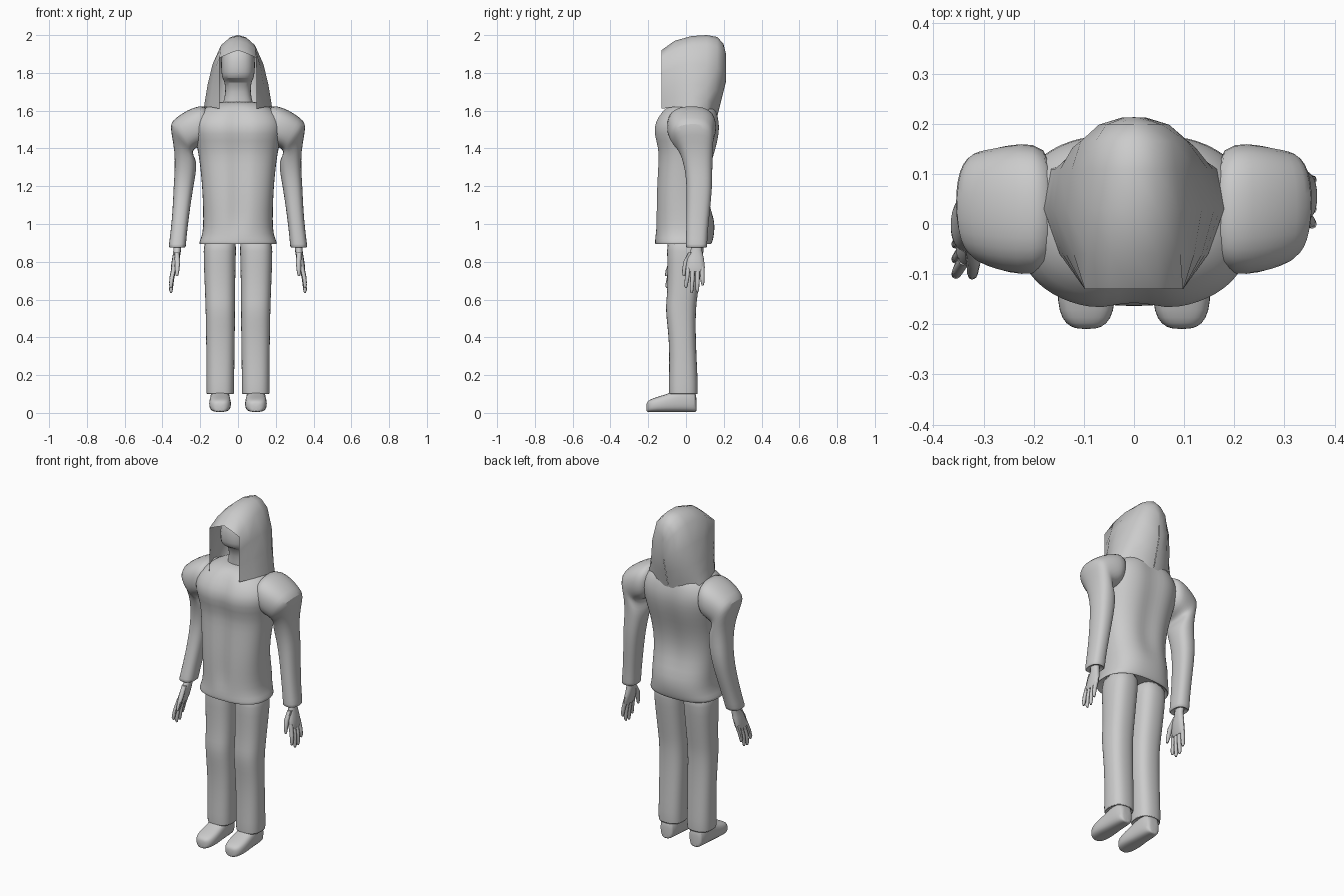
import bpy, bmesh, math
from mathutils import Vector


def ring(a, b, y0, y1, n=20, p=2.5):
    """Rounded cross-section between two (x, z) ends, spanning y0..y1."""
    pts = []
    for i in range(n):
        t = 2 * math.pi * i / n
        c, s = math.cos(t), math.sin(t)
        u = math.copysign(abs(c) ** (2 / p), c)
        v = math.copysign(abs(s) ** (2 / p), s)
        pts.append(Vector(((a[0] + b[0]) / 2 + u * (b[0] - a[0]) / 2,
                           (y0 + y1) / 2 + v * (y1 - y0) / 2,
                           (a[1] + b[1]) / 2 + u * (b[1] - a[1]) / 2)))
    return pts


def level(x0, x1, y0, y1, z, **k):
    return ring((x0, z), (x1, z), y0, y1, **k)


def loft(name, rings, closed=True, subsurf=1, angle=50):
    bm = bmesh.new()
    rows = [[bm.verts.new(p) for p in r] for r in rings]
    n = len(rows[0])
    for r, q in zip(rows, rows[1:]):
        for i in range(n if closed else n - 1):
            j = (i + 1) % n
            bm.faces.new((r[i], r[j], q[j], q[i]))
    if closed:
        bm.faces.new(rows[0])
        bm.faces.new(rows[-1])
    bmesh.ops.recalc_face_normals(bm, faces=bm.faces[:])
    me = bpy.data.meshes.new(name)
    bm.to_mesh(me)
    bm.free()
    ob = bpy.data.objects.new(name, me)
    bpy.context.collection.objects.link(ob)
    bpy.ops.object.select_all(action='DESELECT')
    ob.select_set(True)
    bpy.context.view_layer.objects.active = ob
    bpy.ops.object.shade_smooth_by_angle(angle=math.radians(angle))
    if subsurf:
        m = ob.modifiers.new("smooth", 'SUBSURF')
        m.levels = m.render_levels = subsurf
    return ob


def tube(name, path, n=8):
    """Finger-like tapered tube: path of (x, y, z, radius x, radius y)."""
    loft(name, [level(x - rx, x + rx, y - ry, y + ry, z, n=n, p=2.2)
                for x, y, z, rx, ry in path], subsurf=0)


# jacket body: z, half width, front, back
body = [(.94, .17, -.13, .11), (.90, .195, -.155, .125), (.89, .205, -.163, .133),
        (.905, .207, -.165, .14), (.945, .187, -.162, .15), (1.02, .184, -.162, .155),
        (1.12, .186, -.162, .125), (1.22, .192, -.158, .12), (1.32, .202, -.152, .14),
        (1.40, .215, -.15, .165), (1.48, .235, -.178, .183), (1.54, .24, -.17, .183),
        (1.60, .20, -.13, .168), (1.635, .14, -.085, .145), (1.65, .08, -.04, .11)]
rings = []
for z, w, f, b in body:
    r = level(-w, w, f, b, z, n=32)
    for p in r:
        if p.y < 0 and .95 < z < 1.62:      # shallow groove down the front
            p.y += .022 * math.exp(-(p.x / .03) ** 2)
        if p.y > 0 and 1.05 < z < 1.62:     # spine hollow
            p.y -= .015 * math.exp(-(p.x / .05) ** 2)
    rings.append(r)
loft("jacket_body", rings)

# neck and head
head = [(1.58, .11, -.03, .12), (1.64, .078, -.025, .10), (1.70, .066, -.025, .10),
        (1.755, .072, -.04, .10), (1.77, .084, -.088, .11), (1.80, .09, -.098, .12),
        (1.86, .092, -.10, .14), (1.92, .085, -.085, .14), (1.96, .05, -.03, .11)]
loft("head", [level(-w, w, f, b, z, n=16) for z, w, f, b in head])

# hood: arches from front to back (y, half width, bottom, top, squareness)
round_arch = [(1, 0), (.95, .15), (.89, .32), (.75, .6), (.5, .87), (.26, .97), (0, 1)]
square_arch = [(1, 0), (1, .15), (1, .32), (1, .6), (1, .87), (.5, .94), (0, 1)]
arches = [(-.13, .098, 1.61, 1.92, 1), (-.06, .148, 1.62, 1.97, .25),
          (.03, .18, 1.62, 1.995, 0), (.11, .165, 1.60, 2.0, 0),
          (.165, .135, 1.58, 1.99, .15), (.198, .085, 1.57, 1.955, .3),
          (.212, .03, 1.57, 1.90, .3), (.213, .001, 1.57, 1.88, .3)]
rings = []
for y, w, lo, hi, k in arches:
    half = []
    for (ax, az), (bx, bz) in zip(round_arch, square_arch):
        z = lo + (hi - lo) * (az + (bz - az) * k)
        yy = y - (.045 * max(0, (1.76 - z) / .18) if y > .15 else 0)
        half.append(Vector((w * (ax + (bx - ax) * k), yy, z)))
    rings.append(half + [Vector((-p.x, p.y, p.z)) for p in half[-2::-1]])
loft("hood", rings, closed=False, subsurf=0, angle=60)

# sleeves: outer x, outer z, inner x, inner z, front, back
sleeve = [(.15, 1.62, .17, 1.44, -.09, .14), (.20, 1.632, .20, 1.41, -.105, .165),
          (.275, 1.602, .225, 1.40, -.10, .16), (.33, 1.563, .235, 1.39, -.088, .152),
          (.36, 1.535, .238, 1.38, -.078, .148), (.354, 1.48, .235, 1.36, -.05, .145),
          (.336, 1.39, .217, 1.33, -.025, .142), (.335, 1.29, .222, 1.27, -.005, .14),
          (.342, 1.20, .237, 1.19, .003, .14), (.346, 1.08, .255, 1.07, .002, .128),
          (.358, .95, .27, .95, .0, .115), (.368, .885, .275, .885, -.002, .113),
          (.366, .87, .277, .87, .0, .11), (.345, .89, .30, .89, .02, .09)]
# pant legs: z, inner x, outer x, front, back
leg = [(.12, .045, .145, -.06, .04), (.10, .025, .162, -.085, .058),
       (.095, .02, .168, -.092, .063), (.15, .02, .168, -.092, .064),
       (.30, .018, .168, -.088, .056), (.42, .016, .17, -.094, .052),
       (.50, .016, .171, -.104, .052), (.57, .015, .173, -.108, .055),
       (.63, .015, .175, -.10, .063), (.75, .013, .18, -.098, .08),
       (.86, .01, .185, -.102, .095), (.95, .008, .175, -.10, .10)]
# shoes: y, half width, top
shoe = [(.056, .025, .075), (.05, .042, .12), (.02, .05, .135), (-.04, .054, .13),
        (-.08, .056, .108), (-.13, .06, .092), (-.175, .056, .078),
        (-.20, .042, .066), (-.21, .02, .052)]
# fingers: y offset at knuckle, y offset at tip, tip z
fingers = [(.012, .0, .66), (.037, .03, .635), (.062, .06, .64), (.085, .088, .675)]

for side, s in (("left", 1), ("right", -1)):
    def swing(z):       # one arm hangs further forward than the other
        return 0 if s > 0 else -.10 * max(0, min(1, (1.2 - z) / .5)) ** 1.2

    loft(side + "_sleeve", [ring((s * c, d), (s * a, b), f + swing(b), k + swing(b), n=16)
                            for a, b, c, d, f, k in sleeve])
    loft(side + "_pant_leg", [level(s * a, s * b, f, k, z) for z, a, b, f, k in leg])

    rings = []
    for y, w, top in shoe:
        r = ring((s * .095 - w, 0), (s * .095 + w, 0), 0, top - .004, n=14, p=3)
        rings.append([Vector((p.x, y, p.y + .004)) for p in r])
    loft(side + "_shoe", rings)

    # hand: palm, four fingers and a thumb
    tube(side + "_palm", [(s * x, y + swing(z), z, rx, ry) for x, y, z, rx, ry in
         [(.322, .055, .92, .02, .028), (.322, .055, .86, .02, .03),
          (.328, .05, .82, .02, .044), (.338, .05, .77, .018, .05),
          (.342, .05, .748, .012, .046)]], n=12)
    for i, (y0, y1, tip) in enumerate(fingers):
        tube(f"{side}_finger_{i + 1}", [(s * x, y + swing(z), z, r, r) for x, y, z, r in
             [(.338, y0, .775, .0125), (.35, (y0 + y1) / 2, (.775 + tip) / 2, .0115),
              (.355, y1, tip + .015, .0095), (.354, y1, tip, .005)]])
    tube(side + "_thumb", [(s * x, y + swing(z), z, r, r) for x, y, z, r in
         [(.325, .025, .85, .014), (.32, .0, .80, .014),
          (.322, -.01, .75, .011), (.323, -.011, .725, .006)]])
